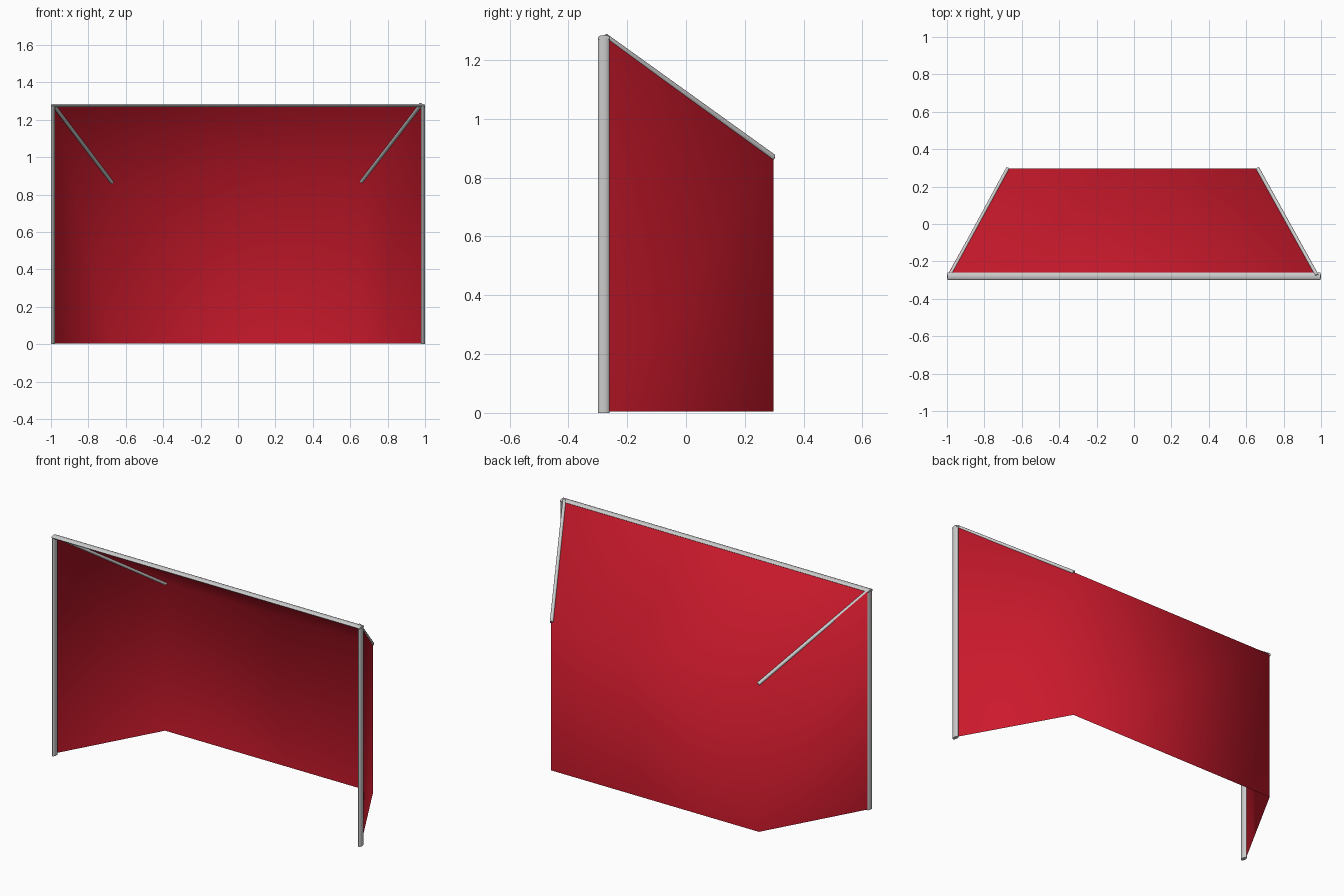
import bpy, bmesh, math
from mathutils import Vector, Matrix

if "Cube" in bpy.data.objects:
    bpy.data.objects.remove(bpy.data.objects["Cube"])

red = bpy.data.materials.new("red_canvas")
red.diffuse_color = (0.60, 0.01, 0.025, 1)
red.use_nodes = True
red.node_tree.nodes["Principled BSDF"].inputs["Base Color"].default_value = red.diffuse_color


def tube(name, a, b, side, w, d, sides=12):
    """Flattened tube from a to b; w is measured along 'side', d across it."""
    a, b = Vector(a), Vector(b)
    axis = (b - a).normalized()
    u = Vector(side)
    u = (u - axis * u.dot(axis)).normalized()
    v = axis.cross(u)
    rot = Matrix((u, v, axis)).transposed().to_4x4()
    mat = Matrix.Translation((a + b) / 2) @ rot @ Matrix.Diagonal((w, d, (b - a).length, 1))
    bm = bmesh.new()
    bmesh.ops.create_cone(bm, cap_ends=True, segments=sides, radius1=0.5,
                          radius2=0.5, depth=1, matrix=mat)
    me = bpy.data.meshes.new(name)
    bm.to_mesh(me)
    bm.free()
    ob = bpy.data.objects.new(name, me)
    bpy.context.collection.objects.link(ob)
    bpy.context.view_layer.objects.active = ob
    ob.select_set(True)
    bpy.ops.object.shade_smooth_by_angle(angle=math.radians(40))
    ob.select_set(False)
    return ob


# Canvas: two side walls, back wall and sloping roof, open at front and bottom
plan = [(-0.993, -0.265), (-0.68, 0.298), (0.665, 0.298), (0.982, -0.265)]
tops = [1.277, 0.87, 0.87, 1.277]
bm = bmesh.new()
low = [bm.verts.new((x, y, 0.004)) for x, y in plan]
high = [bm.verts.new((x, y, z)) for (x, y), z in zip(plan, tops)]
for i in range(3):
    bm.faces.new((low[i + 1], low[i], high[i], high[i + 1]))
bm.faces.new((high[0], high[3], high[2], high[1]))
for f in bm.faces:
    f.smooth = True
mesh = bpy.data.meshes.new("canvas")
bm.to_mesh(mesh)
bm.free()
mesh.materials.append(red)
canvas = bpy.data.objects.new("canvas", mesh)
bpy.context.collection.objects.link(canvas)

# Front frame: two flattened posts and a top rail
for s, n in ((-1, "left"), (1, "right")):
    x = s * 0.989
    tube(n + "_post", (x, -0.28, 0), (x, -0.28, 1.275), (1, 0, 0), 0.022, 0.04)
tube("top_rail", (-0.997, -0.28, 1.276), (0.997, -0.28, 1.276), (0, 1, 0), 0.04, 0.018)

# Sloping roof struts along the side edges
tube("left_strut", (-0.985, -0.275, 1.276), (-0.675, 0.297, 0.866), (1, 0, 0), 0.02, 0.02)
tube("right_strut", (0.978, -0.275, 1.281), (0.661, 0.297, 0.87), (1, 0, 0), 0.02, 0.02)
